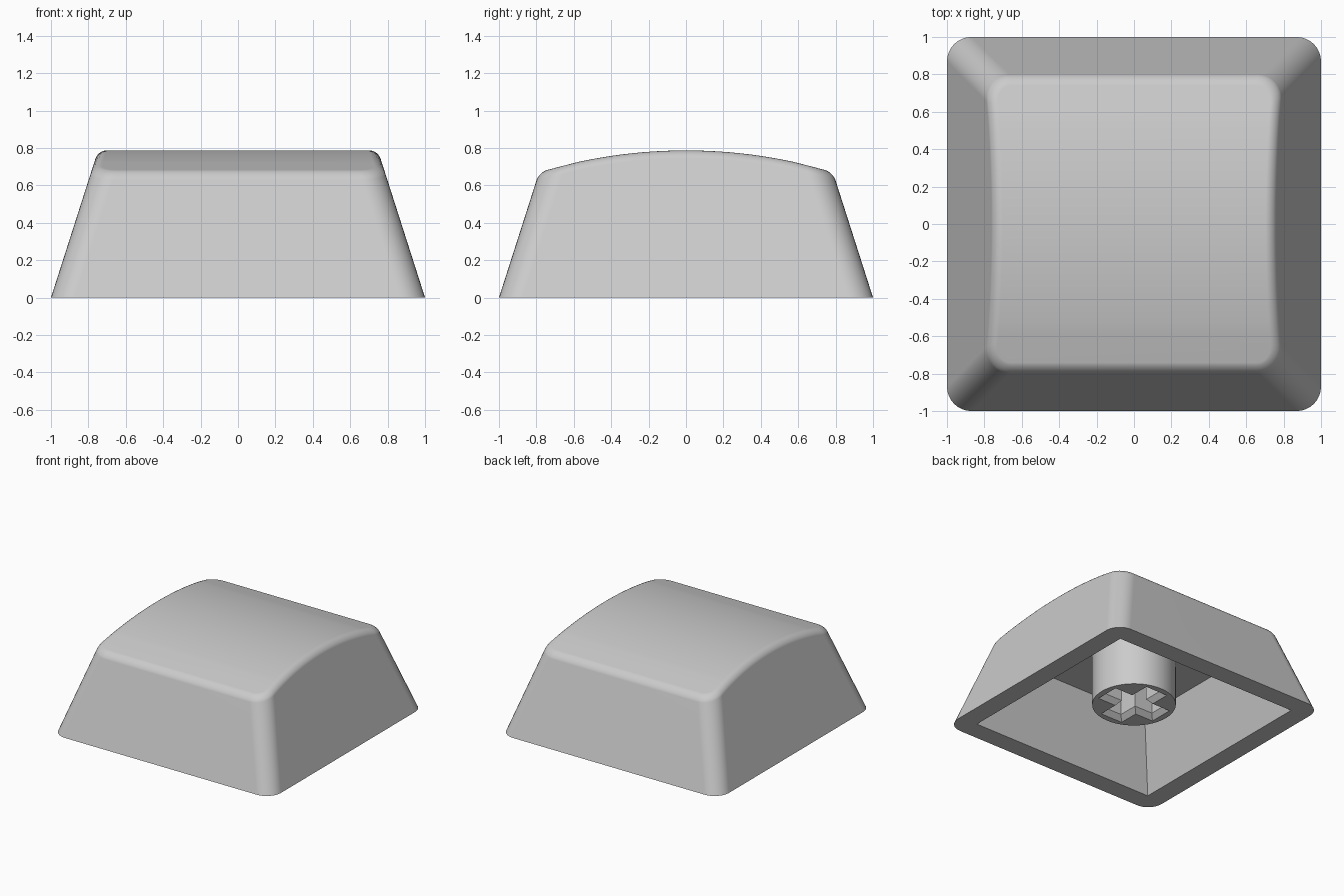
import bpy, bmesh, math

if "Cube" in bpy.data.objects:
    bpy.data.objects.remove(bpy.data.objects["Cube"])

TAPER = 0.32        # wall lean per unit of height
TOP_Z = 0.787       # crest of the curved top
R_TOP = 2.72        # radius of the curved top
CEIL_Z = 0.545      # ceiling of the hollow underside
STEM_Z = 0.11       # lower end of the stem

grey = bpy.data.materials.new("light grey plastic")
grey.diffuse_color = (0.6, 0.6, 0.6, 1)
grey.use_nodes = True
grey.node_tree.nodes["Principled BSDF"].inputs["Base Color"].default_value = grey.diffuse_color


def finish(bm, name, angle):
    bmesh.ops.recalc_face_normals(bm, faces=bm.faces[:])
    mesh = bpy.data.meshes.new(name)
    bm.to_mesh(mesh)
    bm.free()
    mesh.materials.append(grey)
    obj = bpy.data.objects.new(name, mesh)
    bpy.context.collection.objects.link(obj)
    bpy.ops.object.select_all(action='DESELECT')
    obj.select_set(True)
    bpy.context.view_layer.objects.active = obj
    bpy.ops.object.shade_smooth_by_angle(angle=math.radians(angle))
    # Keep the large faces flat beside their rounded edges
    weighted = obj.modifiers.new("flat_sides", 'WEIGHTED_NORMAL')
    weighted.keep_sharp = True
    return obj


def add_loop(bm, points, z):
    """Closed ring of vertices and edges at one height."""
    vs = [bm.verts.new((x, y, z)) for x, y in points]
    es = [bm.edges.new((vs[i - 1], vs[i])) for i in range(len(vs))]
    return vs, es


def skin(bm, a, b):
    """Quads between two equal rings."""
    for i in range(len(a)):
        bm.faces.new((a[i - 1], a[i], b[i], b[i - 1]))


def square(h):
    return [(-h, -h), (h, -h), (h, h), (-h, h)]


def cross(a, b):
    return [(a, -b), (a, b), (b, b), (b, a), (-b, a), (-b, b),
            (-a, b), (-a, -b), (-b, -b), (-b, -a), (b, -a), (b, -b)]


# Cap shell: side profile with an arched top, tapered across x
def arch(y):
    return TOP_Z - R_TOP + math.sqrt(R_TOP ** 2 - y * y)


y_end = 0.785
for _ in range(10):
    y_end = 1 - TAPER * arch(y_end)
ys = [-y_end] + [0.58 * (i / 10 - 1) for i in range(21)] + [y_end]
profile = [(-1, 0)] + [(y, arch(y)) for y in ys] + [(1, 0)]

bm = bmesh.new()
left = [bm.verts.new((-(1 - TAPER * z), y, z)) for y, z in profile]
right = [bm.verts.new((1 - TAPER * z, y, z)) for y, z in profile]
skin(bm, left, right)
bm.faces.new(left)
bm.faces.new(right)
bmesh.ops.recalc_face_normals(bm, faces=bm.faces[:])

# Round the four upright corners, then the rim of the top
corners = [e for e in bm.edges
           if min(v.co.z for v in e.verts) < 0.01 and max(v.co.z for v in e.verts) > 0.5]
bmesh.ops.bevel(bm, geom=corners, offset=0.125, offset_type='OFFSET',
                segments=8, profile=0.5, affect='EDGES')
bm.normal_update()
rim = [e for e in bm.edges if len(e.link_faces) == 2
       and sorted(f.normal.z > 0.7 for f in e.link_faces) == [False, True]]
bmesh.ops.bevel(bm, geom=rim, offset=0.045, offset_type='OFFSET',
                segments=5, profile=0.5, affect='EDGES')
bm.normal_update()

# Hollow underside: flat rim, leaning inner walls and ceiling
base = [f for f in bm.faces if f.normal.z < -0.9]
bmesh.ops.delete(bm, geom=base, context='FACES_ONLY')
outer = [e for e in bm.edges if e.is_boundary]
low, low_edges = add_loop(bm, square(0.84), 0)
bmesh.ops.triangle_fill(bm, use_beauty=True, use_dissolve=False,
                        edges=outer + low_edges, normal=(0, 0, -1))
high, _ = add_loop(bm, square(0.66), CEIL_Z)
skin(bm, low, high)
bm.faces.new(high)
finish(bm, "cap_shell", 35)

# Stem: round post with a cross-shaped socket, chamfered at its mouth
circle = [(0.315 * math.cos(t * math.tau / 48), 0.315 * math.sin(t * math.tau / 48))
          for t in range(48)]
bm = bmesh.new()
post_low, post_edges = add_loop(bm, circle, STEM_Z)
post_high, _ = add_loop(bm, circle, CEIL_Z)
mouth, mouth_edges = add_loop(bm, cross(0.265, 0.10), STEM_Z)
throat, _ = add_loop(bm, cross(0.23, 0.065), STEM_Z + 0.04)
socket_top, _ = add_loop(bm, cross(0.23, 0.065), CEIL_Z)
bmesh.ops.triangle_fill(bm, use_beauty=True, use_dissolve=False,
                        edges=post_edges + mouth_edges, normal=(0, 0, -1))
skin(bm, post_low, post_high)
skin(bm, mouth, throat)
skin(bm, throat, socket_top)
finish(bm, "stem", 30)
